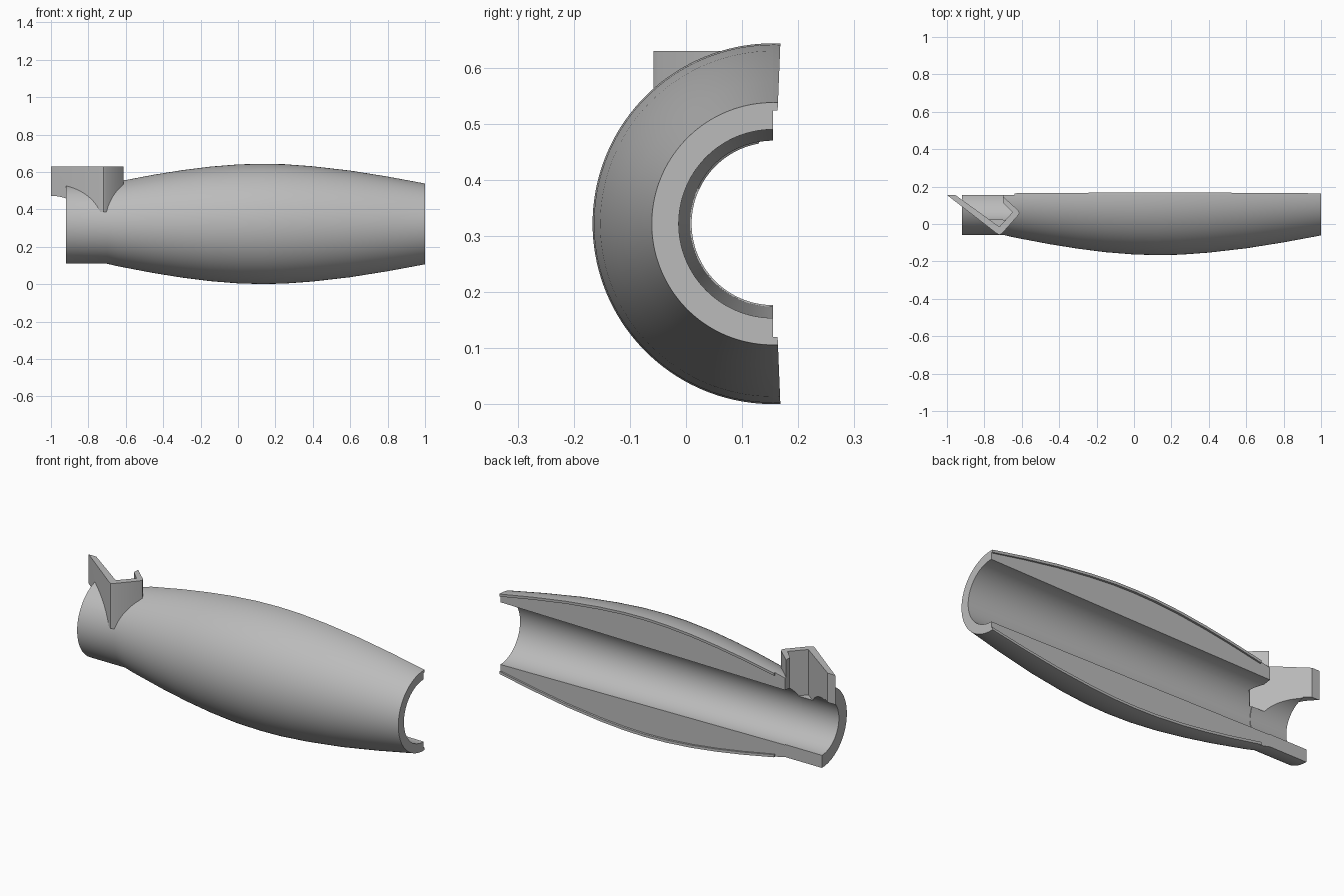
import bpy
import bmesh
from math import pi, sin, cos, asin, radians

default = bpy.data.objects.get("Cube")
if default:
    bpy.data.objects.remove(default, do_unlink=True)

AXIS_Y, AXIS_Z = 0.155, 0.322
BORE = 0.145
LIP = 0.0115

grey = bpy.data.materials.new("plain_grey")
grey.use_nodes = True
colour = (0.5, 0.5, 0.5, 1)
grey.diffuse_color = colour
grey.node_tree.nodes["Principled BSDF"].inputs["Base Color"].default_value = colour


def finish(name, bm):
    bmesh.ops.recalc_face_normals(bm, faces=bm.faces)
    mesh = bpy.data.meshes.new(name)
    bm.to_mesh(mesh)
    bm.free()
    obj = bpy.data.objects.new(name, mesh)
    bpy.context.collection.objects.link(obj)
    mesh.materials.append(grey)
    return obj


def lathe(name, profile, start, end, steps):
    """Sweep a closed (x, radius) profile round the long axis and cap it."""
    bm = bmesh.new()
    rings = []
    for i in range(steps + 1):
        a = start + (end - start) * i / steps
        rings.append([bm.verts.new((x, AXIS_Y - r * cos(a), AXIS_Z + r * sin(a)))
                      for x, r in profile])
    n = len(profile)
    for a, b in zip(rings, rings[1:]):
        for j in range(n):
            k = (j + 1) % n
            bm.faces.new((a[j], a[k], b[k], b[j]))
    bm.faces.new(rings[0])
    bm.faces.new(rings[-1])
    return finish(name, bm)


def prism(name, outline, bottom, top):
    bm = bmesh.new()
    base = bm.faces.new([bm.verts.new((x, y, bottom)) for x, y in outline])
    moved = bmesh.ops.extrude_face_region(bm, geom=[base])["geom"]
    verts = [v for v in moved if isinstance(v, bmesh.types.BMVert)]
    bmesh.ops.translate(bm, vec=(0, 0, top - bottom), verts=verts)
    return finish(name, bm)


def cut(obj, cutter):
    mod = obj.modifiers.new("cut", 'BOOLEAN')
    mod.operation = 'DIFFERENCE'
    mod.solver = 'EXACT'
    mod.object = cutter
    bpy.context.view_layer.objects.active = obj
    bpy.ops.object.modifier_apply(modifier=mod.name)
    bpy.data.objects.remove(cutter, do_unlink=True)


# Half grip shell: swollen outside, tapered bore, straight neck
swell = [(-0.7, 0.213), (-0.64, 0.227), (-0.45, 0.263), (-0.3, 0.287),
         (-0.15, 0.306), (0, 0.318), (0.13, 0.3215), (0.25, 0.319),
         (0.4, 0.308), (0.6, 0.285), (0.8, 0.253), (1, 0.216)]
bore = [(1, 0.168), (-0.7, 0.148), (-0.7, BORE), (-0.92, BORE)]
shell = lathe("grip_shell", [(-0.92, 0.213)] + swell + bore, -pi / 2, pi / 2, 72)

# Thin locating lips along the top and bottom split edges
band = swell[1:] + [(x, r - 0.014) for x, r in reversed(swell[1:])]
sweep = asin(LIP / 0.28)
lips = [lathe("upper_lip", band, pi / 2, pi / 2 + sweep, 2),
        lathe("lower_lip", band, -pi / 2 - sweep, -pi / 2, 2)]

# Bent bracket around an opening in the neck
outer = [(-1, 0.155), (-0.735, -0.05), (-0.72, -0.058), (-0.705, -0.05),
         (-0.62, 0.046), (-0.612, 0.06), (-0.62, 0.074), (-0.7, 0.147)]
inner = [(-0.7, 0.112), (-0.65, 0.062), (-0.72, -0.015), (-0.955, 0.155)]
bracket = prism("bent_bracket", outer + inner, 0.385, 0.63)
cut(bracket, lathe("bore_cutter", [(-1.2, 0), (-1.2, 0.15), (-0.5, 0.15), (-0.5, 0)],
                   -radians(120), radians(120), 64))
opening = [(-0.7, 0.3)] + inner + [(-0.955, 0.3)]
cut(shell, prism("opening_cutter", opening, 0.385, 0.8))

# Smooth curved faces, keep edges sharp
bpy.ops.object.select_all(action='DESELECT')
for obj in [shell, bracket] + lips:
    obj.select_set(True)
bpy.context.view_layer.objects.active = shell
bpy.ops.object.shade_smooth_by_angle(angle=radians(25))
